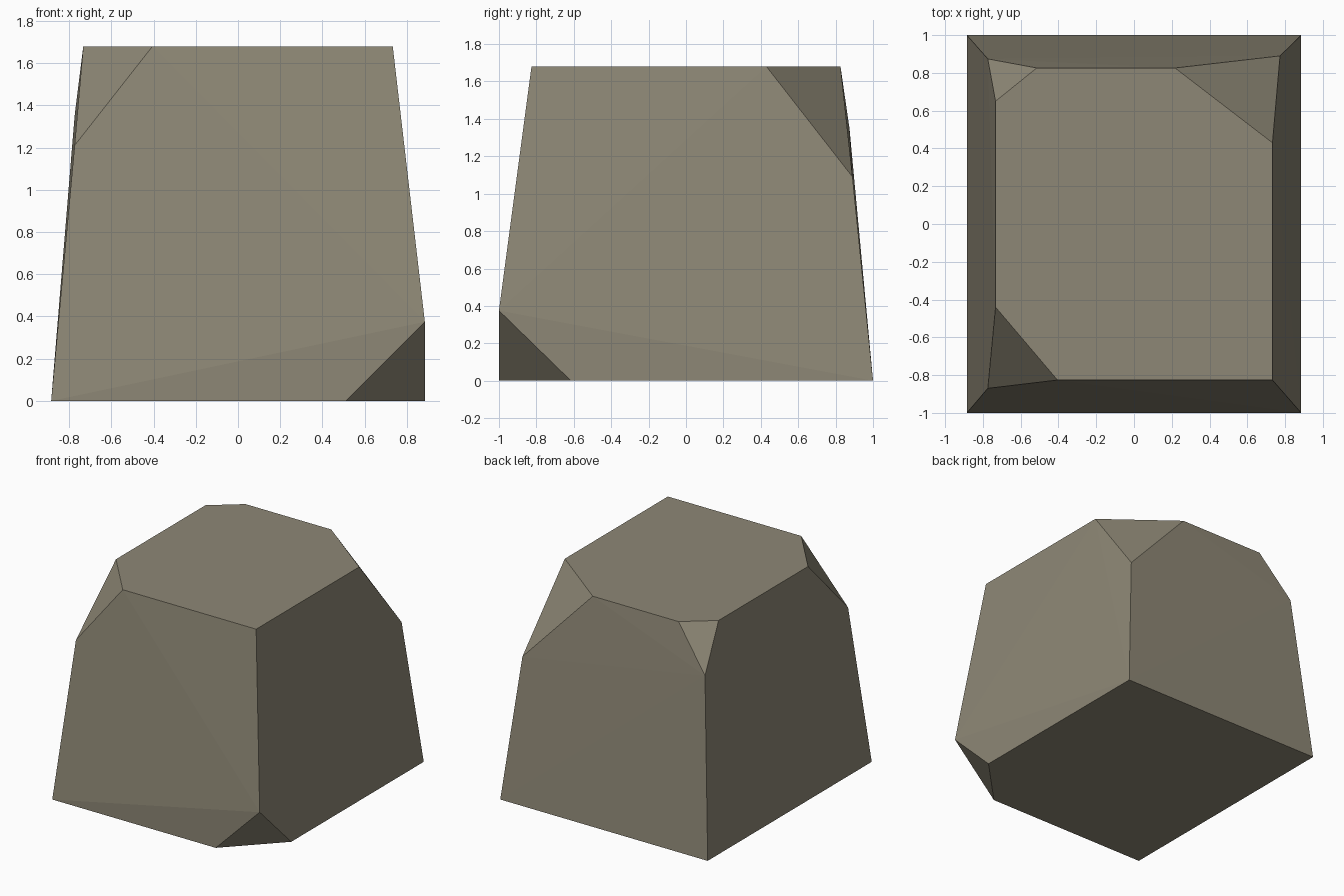
import bpy
import bmesh

cube = bpy.data.objects.get("Cube")
if cube:
    bpy.data.objects.remove(cube, do_unlink=True)

# Half sizes of the tapered block
BASE_X, BASE_Y = 0.885, 1.0
TOP_X, TOP_Y, HEIGHT = 0.733, 0.826, 1.68


def chipped_top(side_x, side_y, end_x, end_y, tip):
    """Corner points of an upper chip: two on the top rim, one on the upright edge."""
    tip_x, tip_y, tip_z = tip
    return [
        (side_x * end_x, side_y * TOP_Y, HEIGHT),
        (side_x * TOP_X, side_y * end_y, HEIGHT),
        (side_x * tip_x, side_y * tip_y, tip_z),
    ]


# Whole corners: three at the base, one on top
points = [(sx * BASE_X, sy * BASE_Y, 0) for sx, sy in ((-1, -1), (-1, 1), (1, 1))]
points.append((TOP_X, -TOP_Y, HEIGHT))

# Chipped corners on top
points += chipped_top(1, 1, 0.217, 0.43, (0.773, 0.89, 1.09))
points += chipped_top(-1, 1, 0.515, 0.65, (0.774, 0.874, 1.35))
points += chipped_top(-1, -1, 0.405, 0.44, (0.774, 0.87, 1.21))

# Chipped corner at the base
points += [
    (0.51, -BASE_Y, 0),
    (BASE_X, -0.615, 0),
    (BASE_X, -BASE_Y, 0.375),
]

# Wrap the corners into one solid with flat faces
bm = bmesh.new()
for point in points:
    bm.verts.new(point)
bmesh.ops.convex_hull(bm, input=bm.verts[:])
bmesh.ops.dissolve_limit(bm, angle_limit=0.005, verts=bm.verts[:], edges=bm.edges[:])
bmesh.ops.recalc_face_normals(bm, faces=bm.faces[:])

mesh = bpy.data.meshes.new("stone_block")
bm.to_mesh(mesh)
bm.free()
stone_block = bpy.data.objects.new("stone_block", mesh)
bpy.context.collection.objects.link(stone_block)

# Single stone colour
stone = bpy.data.materials.new("grey_brown_stone")
stone.use_nodes = True
color = (0.27, 0.245, 0.18, 1)
stone.diffuse_color = color
stone.node_tree.nodes["Principled BSDF"].inputs["Base Color"].default_value = color
mesh.materials.append(stone)
